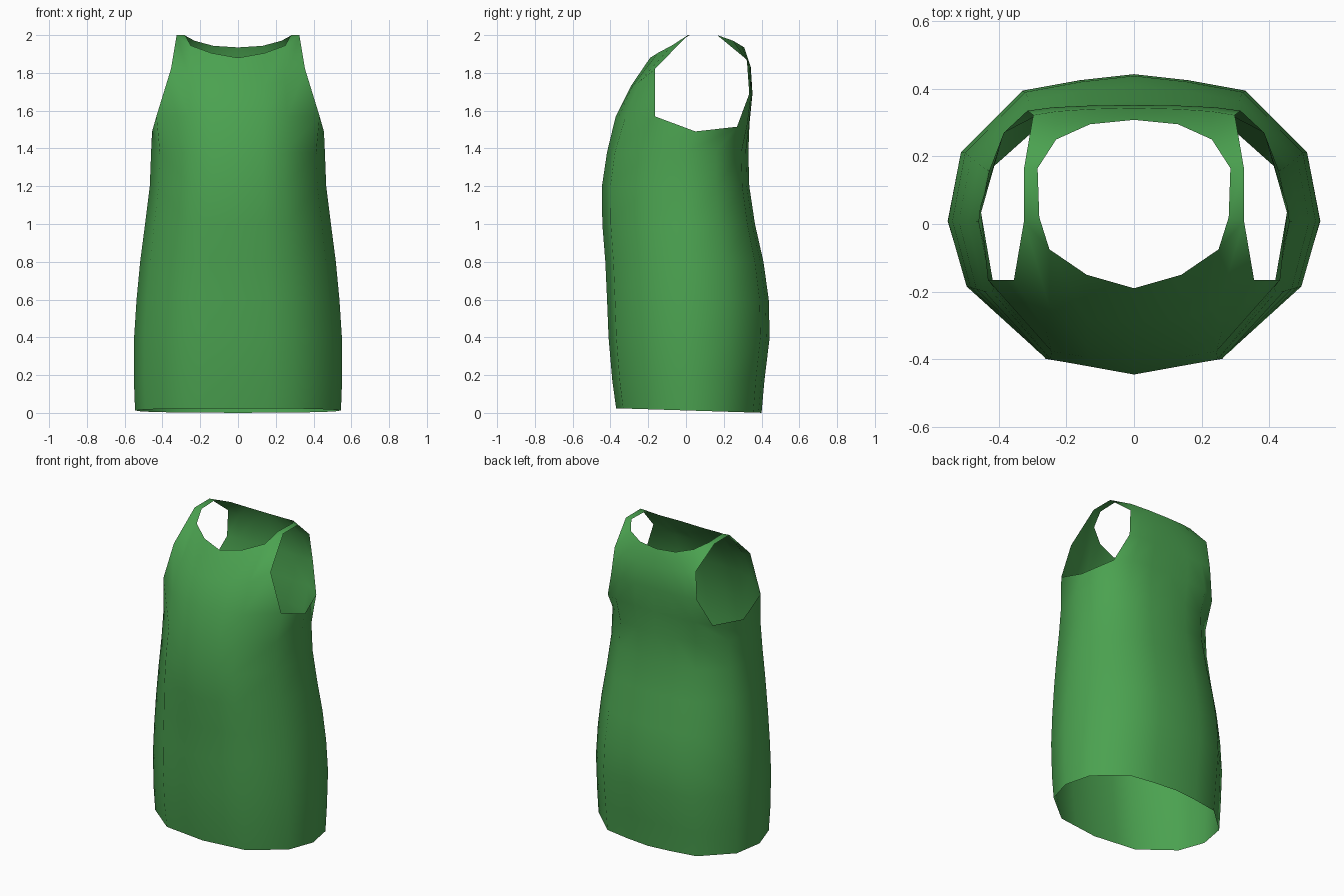
import bpy, bmesh

if "Cube" in bpy.data.objects:
    bpy.data.objects.remove(bpy.data.objects["Cube"])

green = bpy.data.materials.new("shirt green")
green.diffuse_color = (0.07, 0.36, 0.08, 1)
green.use_nodes = True
green.node_tree.nodes["Principled BSDF"].inputs["Base Color"].default_value = green.diffuse_color

bm = bmesh.new()


def verts(points):
    return [bm.verts.new(p) for p in points]


def bridge(lower, upper):
    """Quads between two rows of equal length."""
    for i in range(len(lower) - 1):
        bm.faces.new((lower[i], lower[i + 1], upper[i + 1], upper[i]))


# Half cross-section of the torso, front centre to back centre (fractions)
section = [(0, -1), (.29, -.945), (.53, -.9), (.9, -.45), (1, .02),
           (.93, .48), (.6, .89), (.29, .96), (0, 1)]

# Torso levels: height, half width, front depth, back depth
levels = [(.013, .545, .37, .40), (.17, .551, .39, .415), (.40, .55, .41, .443),
          (.60, .537, .418, .438), (.80, .518, .427, .41), (1.0, .492, .443, .365),
          (1.2, .467, .445, .335), (1.38, .46, .418, .33)]
rows = []
for k, (z, w, front, back) in enumerate(levels):
    ring = []
    for sx, sy in section:
        y = sy * (front if sy < 0 else back)
        tilt = -.0125 * y / .4 if k == 0 else 0      # hem dips at the back
        ring.append((sx * w, y, z + tilt))
    rows.append(verts(ring))
for a, b in zip(rows, rows[1:]):
    bridge(a, b)
top = rows[-1]

# Chest: centre to armhole edge, ending at the neckline and strap
chest = [verts(r) for r in (
    [(0, -.372, 1.57), (.14, -.355, 1.57), (.26, -.32, 1.57), (.432, -.165, 1.57)],
    [(0, -.292, 1.73), (.14, -.28, 1.735), (.25, -.245, 1.755), (.355, -.165, 1.82)],
    [(0, -.19, 1.88), (.14, -.15, 1.905), (.25, -.075, 1.945), (.325, .01, 2)])]

# Upper back: armhole edge to centre
back = [verts(r) for r in (
    [(.385, .27, 1.515), (.285, .325, 1.53), (.14, .333, 1.53), (0, .336, 1.53)],
    [(.315, .335, 1.69), (.24, .345, 1.69), (.13, .35, 1.69), (0, .352, 1.69)],
    [(.298, .322, 1.87), (.23, .333, 1.85), (.13, .34, 1.84), (0, .343, 1.83)],
    [(.325, .165, 2), (.23, .25, 1.97), (.13, .295, 1.943), (0, .308, 1.935)])]

# Armpit row joins the torso to chest and back
armpit = bm.verts.new((.455, .05, 1.49))
bridge(top, chest[0] + [armpit] + back[0])
for part in (chest, back):
    for a, b in zip(part, part[1:]):
        bridge(a, b)

# Shoulder strap
in_f, in_b = verts([(.28, .02, 2), (.285, .165, 2)])
out_f, out_b = chest[-1][3], back[-1][0]
bm.faces.new((chest[-1][2], out_f, in_f))
bm.faces.new((in_f, out_f, out_b, in_b))
bm.faces.new((in_b, out_b, back[-1][1]))

for f in bm.faces:
    f.smooth = True
mesh = bpy.data.meshes.new("tank_top")
bm.to_mesh(mesh)
bm.free()
mesh.materials.append(green)
shirt = bpy.data.objects.new("tank_top", mesh)
bpy.context.collection.objects.link(shirt)

# Mirror to the other side
mirror = shirt.modifiers.new("mirror", 'MIRROR')
mirror.use_clip = True
mirror.merge_threshold = .001
